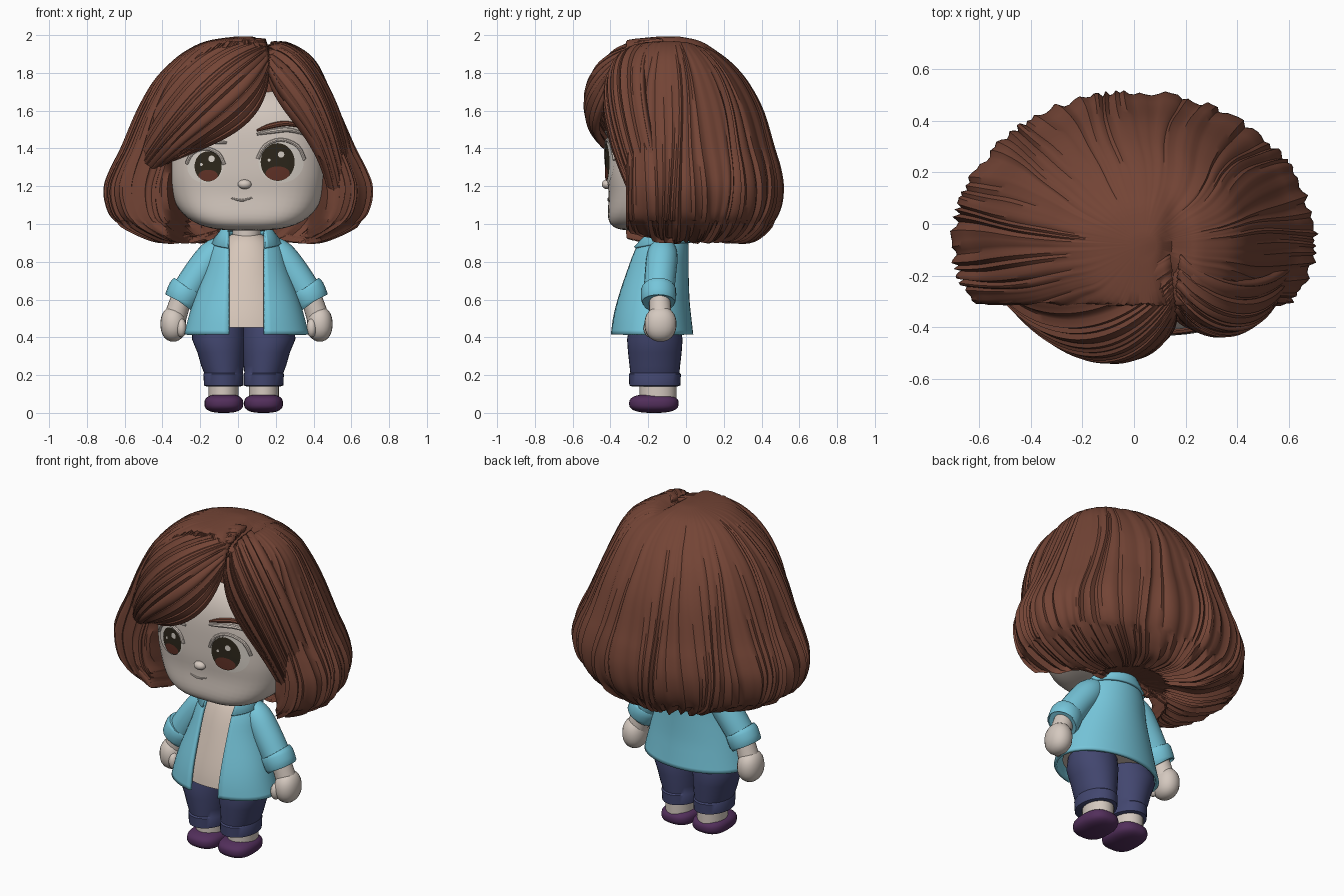
import bpy, bmesh, math, random
from mathutils import Vector

if "Cube" in bpy.data.objects:
    bpy.data.objects.remove(bpy.data.objects["Cube"])
random.seed(4)
CX = 0.045  # body centre line


def material(name, r, g, b):
    m = bpy.data.materials.new(name)
    m.diffuse_color = (r, g, b, 1)
    m.use_nodes = True
    m.node_tree.nodes["Principled BSDF"].inputs["Base Color"].default_value = m.diffuse_color
    return m


HAIR = material("brown hair", .172, .058, .036)
SKIN = material("skin", .66, .58, .52)
SHIRT = material("cream shirt", .68, .57, .49)
JACKET = material("sky blue jacket", .18, .56, .70)
PANTS = material("navy trousers", .055, .062, .16)
SHOES = material("plum shoes", .085, .028, .105)
WHITE = material("eye white", .68, .63, .57)
DARK = material("dark iris", .026, .020, .011)
IRIS = material("red brown iris", .12, .032, .020)


def finish(name, bm, mat, angle=40, thick=0):
    bmesh.ops.recalc_face_normals(bm, faces=bm.faces)
    me = bpy.data.meshes.new(name)
    bm.to_mesh(me)
    bm.free()
    me.materials.append(mat)
    ob = bpy.data.objects.new(name, me)
    bpy.context.collection.objects.link(ob)
    if thick:
        s = ob.modifiers.new("thickness", 'SOLIDIFY')
        s.thickness, s.offset = thick, 0
    bpy.ops.object.select_all(action='DESELECT')
    ob.select_set(True)
    bpy.context.view_layer.objects.active = ob
    bpy.ops.object.shade_smooth_by_angle(angle=math.radians(angle))
    return ob


def loft(name, rows, mat, closed=True, angle=40, thick=0):
    bm = bmesh.new()
    vs = [[bm.verts.new(p) for p in row] for row in rows]
    n = len(rows[0])
    for a, b in zip(vs, vs[1:]):
        for j in range(n if closed else n - 1):
            k = (j + 1) % n
            bm.faces.new((a[j], a[k], b[k], b[j]))
    if closed:
        bm.faces.new(vs[0])
        bm.faces.new(vs[-1])
    return finish(name, bm, mat, angle, thick)


def spline(keys, n):
    """Catmull-Rom resampling of a list of tuples."""
    out = []
    for i in range(n + 1):
        f = i / n * (len(keys) - 1)
        k = min(int(f), len(keys) - 2)
        t = f - k
        p = [keys[max(0, min(len(keys) - 1, k + o))] for o in (-1, 0, 1, 2)]
        out.append(tuple(b + .5 * t * (c - a + t * (2 * a - 5 * b + 4 * c - d + t * (3 * (b - c) + d - a)))
                         for a, b, c, d in zip(*p)))
    return out


def tube(name, keys, mat, steps=10, sides=20):
    """keys are x, y, z, radius."""
    pts = spline(keys, steps)
    rows = []
    for i, p in enumerate(pts):
        d = Vector(pts[min(i + 1, steps)][:3]) - Vector(pts[max(i - 1, 0)][:3])
        u = d.cross(Vector((0, 1, 0))).normalized()
        v = d.cross(u).normalized()
        rows.append([Vector(p[:3]) + p[3] * (u * math.cos(a) + v * math.sin(a))
                     for a in (2 * math.pi * j / sides for j in range(sides))])
    return loft(name, rows, mat)


def blob(name, c, r, mat, p=2.0, warp=None, seg=32):
    bm = bmesh.new()
    bmesh.ops.create_uvsphere(bm, u_segments=seg, v_segments=seg * 2 // 3, radius=1)
    for v in bm.verts:
        s = sum(abs(q) ** p for q in v.co) ** (-1 / p)
        v.co = Vector([c[i] + r[i] * s * v.co[i] for i in range(3)])
        if warp:
            warp(v.co)
    return finish(name, bm, mat)


def ring(z, a, yf, yb, cx=CX, n=48, gap=0, droop=0):
    """Ellipse ring; gap leaves a front opening of that half width."""
    t0 = math.asin(min(1, gap / a))
    row = []
    for j in range(n):
        t = t0 + (2 * math.pi - 2 * t0) * j / (n - 1) if gap else 2 * math.pi * j / n
        row.append((cx + a * math.sin(t), (yf + yb) / 2 - (yb - yf) / 2 * math.cos(t),
                    z - droop * max(0, math.cos(t))))
    return row


# head: rounded box with the chin pushed forward
HC, HR = (.05, -.1, 1.355), (.42, .32, .39)


def chin(z):
    return .12 * max(0, (1.2 - z) / .22) ** 2


def push_chin(co):
    co.y -= chin(co.z)


def face_y(x, z):
    q = 1 - abs((x - HC[0]) / HR[0]) ** 3 - abs((z - HC[2]) / HR[2]) ** 3
    return HC[1] - HR[1] * max(q, 0) ** (1 / 3) - chin(z)


def plate(name, x, z, rx, rz, lift, mat):
    bm = bmesh.new()
    at = lambda px, pz: bm.verts.new((px, face_y(px, pz) - lift, pz))
    mid = at(x, z)
    prev = None
    for k in (.35, .7, 1):
        cur = [at(x + k * rx * math.cos(j * math.pi / 16), z + k * rz * math.sin(j * math.pi / 16)) for j in range(32)]
        for j in range(32):
            i = (j + 1) % 32
            bm.faces.new((prev[j], cur[j], cur[i], prev[i]) if prev else (mid, cur[j], cur[i]))
        prev = cur
    return finish(name, bm, mat)


def face_line(name, pts, mat, lift=.004):
    """pts are x, z, radius on the face surface."""
    tube(name, [(x, face_y(x, z) - lift, z, r) for x, z, r in pts], mat, 12, 8)


blob("head", HC, HR, SKIN, 3, push_chin, 64)
blob("nose", (.035, -.418, 1.21), (.036, .028, .025), SKIN)
tube("neck", [(CX, -.12, .85, .075), (CX, -.12, 1.02, .075)], SKIN, 2)
for side, ex, ez, s in (("left", -.158, 1.305, .8), ("right", .21, 1.328, 1)):
    w = ex + (.018 if s == 1 else -.015)
    plate(side + "_eye_white", w, ez, .12 * s, .11 * s, .005, WHITE)
    plate(side + "_iris", ex, ez, .09 * s, .1 * s, .009, DARK)
    plate(side + "_iris_lower", ex, ez - .06 * s, .064 * s, .037 * s, .012, IRIS)
    plate(side + "_glint", ex + .018, ez + .04, .017, .017, .013, WHITE)
    plate(side + "_small_glint", ex - .045 * s, ez + .01, .008, .008, .013, WHITE)
    face_line(side + "_eyelid", [(w + .125 * s * math.cos(a), ez + .118 * s * math.sin(a), .01)
                                 for a in (.1, .8, 1.57, 2.3, 3.0)], SKIN)
face_line("right_brow", [(.10, 1.495, .006), (.17, 1.518, .014), (.26, 1.532, .014), (.35, 1.51, .006)], HAIR)
face_line("right_brow_fold", [(.10, 1.475, .006), (.18, 1.49, .012), (.27, 1.498, .012), (.37, 1.47, .006)], SKIN)
face_line("left_brow_fold", [(-.25, 1.39, .006), (-.2, 1.42, .012), (-.13, 1.435, .012), (-.06, 1.43, .006)], SKIN)
face_line("mouth", [(-.035, 1.137, .004), (.02, 1.125, .006), (.075, 1.14, .004)], SKIN, 0)

# hair mass: ridged rings (z, half width, back depth, front depth, centre x)
prof = [(.975, .08, .06, .06, 0), (.935, .24, .26, .2, 0), (.912, .40, .41, .33, 0), (.95, .53, .49, .41, 0),
        (1.02, .65, .55, .45, 0), (1.1, .695, .585, .46, 0), (1.2, .705, .595, .46, 0), (1.3, .67, .58, .46, 0),
        (1.4, .62, .55, .46, 0), (1.6, .535, .49, .44, 0), (1.75, .46, .41, .41, .01), (1.85, .39, .325, .36, .03),
        (1.92, .31, .235, .31, .04), (1.97, .20, .15, .25, .04), (1.993, .05, .04, .06, .04)]
N = 230
ridge = [random.uniform(-1, .6) for _ in range(N)]
tips = [random.uniform(-1, 1) for _ in range(N)]
rows = []
for i, (z, a, b, f, cx) in enumerate(spline(prof, 64)):
    low = max(0, min(1, (1.6 - z) / .6))
    row = []
    for j in range(N):
        t = 2 * math.pi * j / N + .03 * math.sin(4 * z + j * .3)
        k = 1 + ridge[j] * (.018 + .012 * low)
        x, y = cx + a * k * math.sin(t), -.08 + (b if math.cos(t) > 0 else f) * k * math.cos(t)
        # flat front edge beside the face, hollow behind the face and chin
        h = max(0, min(1, (.42 - abs(x - .05)) / .1)) * (1 if z < 1.45 else 0)
        y = max(y, -.31 + .008 * ridge[j] + .28 * h)
        # parting groove, fading out towards the back of the crown
        fade = max(0, min(1, (.15 - y) / .25)) * max(0, min(1, (z - 1.75) / .15))
        part = .05 * math.exp(-((x - .16) / .045) ** 2) * fade
        row.append((x, y, z - part + (tips[j] * .018 if z < 1.0 and i > 4 else 0)))
    rows.append(row)
loft("hair_mass", rows, HAIR)


# fringe: strands swept from the parting, blended between three guide curves
def fringe(name, guides, n=44, steps=30):
    rows = []
    for i in range(n + 1):
        u = i / n
        w = (2 * (u - .5) * (u - 1), 4 * u * (1 - u), 2 * u * (u - .5))
        c = [sum((Vector(g[k]) * w[m] for m, g in enumerate(guides)), Vector()) for k in range(4)]
        off = random.uniform(-.012, .008)
        row = []
        for s in range(steps + 1):
            t = s / steps
            p = c[0] * (1 - t) ** 3 + c[1] * 3 * t * (1 - t) ** 2 + c[2] * 3 * t * t * (1 - t) + c[3] * t ** 3
            out = (p - Vector((0, -.05, 1.4))).normalized()
            row.append(p + out * off * math.sin(math.pi * (.1 + .8 * t)))
        rows.append(row)
    loft(name, rows, HAIR, False, thick=.035)


fringe("left_fringe", [
    [(.15, -.36, 1.82), (.15, -.50, 1.48), (-.13, -.54, 1.44), (-.42, -.25, 1.32)],
    [(.15, -.29, 1.92), (-.03, -.60, 1.84), (-.30, -.57, 1.58), (-.55, -.20, 1.22)],
    [(.14, -.12, 1.965), (-.20, -.30, 2.02), (-.50, -.30, 1.72), (-.62, -.08, 1.18)]])
fringe("right_fringe", [
    [(.16, -.34, 1.82), (.20, -.43, 1.56), (.43, -.45, 1.52), (.495, -.26, 1.12)],
    [(.17, -.26, 1.91), (.30, -.46, 1.90), (.50, -.44, 1.62), (.57, -.22, 1.08)],
    [(.18, -.12, 1.95), (.36, -.27, 1.97), (.57, -.26, 1.68), (.635, -.10, 1.12)]])

# jacket, collar and shirt (z, half width, front y, back y)
coat = [(.96, .11, -.21, -.02), (.92, .155, -.25, 0), (.85, .19, -.285, .005), (.75, .215, -.32, .005),
        (.6, .27, -.365, .01), (.5, .3, -.388, .02), (.415, .322, -.398, .03)]
loft("jacket", [ring(*k, gap=.093) for k in spline(coat, 18)], JACKET, False, thick=.018)
loft("collar", [ring(*k, gap=.098, droop=.03) for k in ((.965, .108, -.21, -.02), (.98, .125, -.235, .0),
                                                      (.90, .185, -.295, .022))], JACKET, False, thick=.014)
loft("shirt", [ring(z - .015, a - .03, yf + .025, yb - .02) for z, a, yf, yb in
               [k for k in spline(coat, 18) if k[0] > .45]], SHIRT)

# arms and legs, mirrored
for side, s in (("left", -1), ("right", 1)):
    X = lambda d: CX + s * d
    tube(side + "_sleeve", [(X(.09), -.12, .90, .05), (X(.17), -.125, .84, .08), (X(.25), -.135, .74, .083),
                            (X(.33), -.145, .62, .08)], JACKET, 14)
    tube(side + "_sleeve_cuff", [(X(.315), -.145, .665, .084), (X(.32), -.145, .655, .093),
                                 (X(.345), -.145, .595, .092), (X(.35), -.145, .585, .084)], JACKET, 6)
    tube(side + "_wrist", [(X(.34), -.14, .62, .055), (X(.38), -.135, .50, .06)], SKIN, 4)
    blob(side + "_hand", (X(.388), -.135, .47), (.068, .085, .093), SKIN, 2.2, seg=20)
    blob(side + "_thumb", (X(.345), -.19, .45), (.028, .035, .05), SKIN, seg=14)
    L = lambda d: .03 + s * d
    leg = [(.14, .106, .09, .12), (.145, .106, .104, .135), (.205, .107, .106, .138), (.212, .107, .103, .13),
           (.25, .112, .113, .134), (.32, .120, .125, .142), (.39, .132, .142, .147), (.48, .13, .137, .13)]
    loft(side + "_trouser_leg", [ring(z, r, -.165 - q, -.165 + q, L(d), 32) for z, d, r, q in leg], PANTS)
    loft(side + "_ankle", [ring(z, .08, -.245, -.05, L(.107), 24) for z in (.06, .16)], SKIN)
    blob(side + "_shoe", (L(.105), -.17, .05), (.103, .131, .05), SHOES, 2.7)
